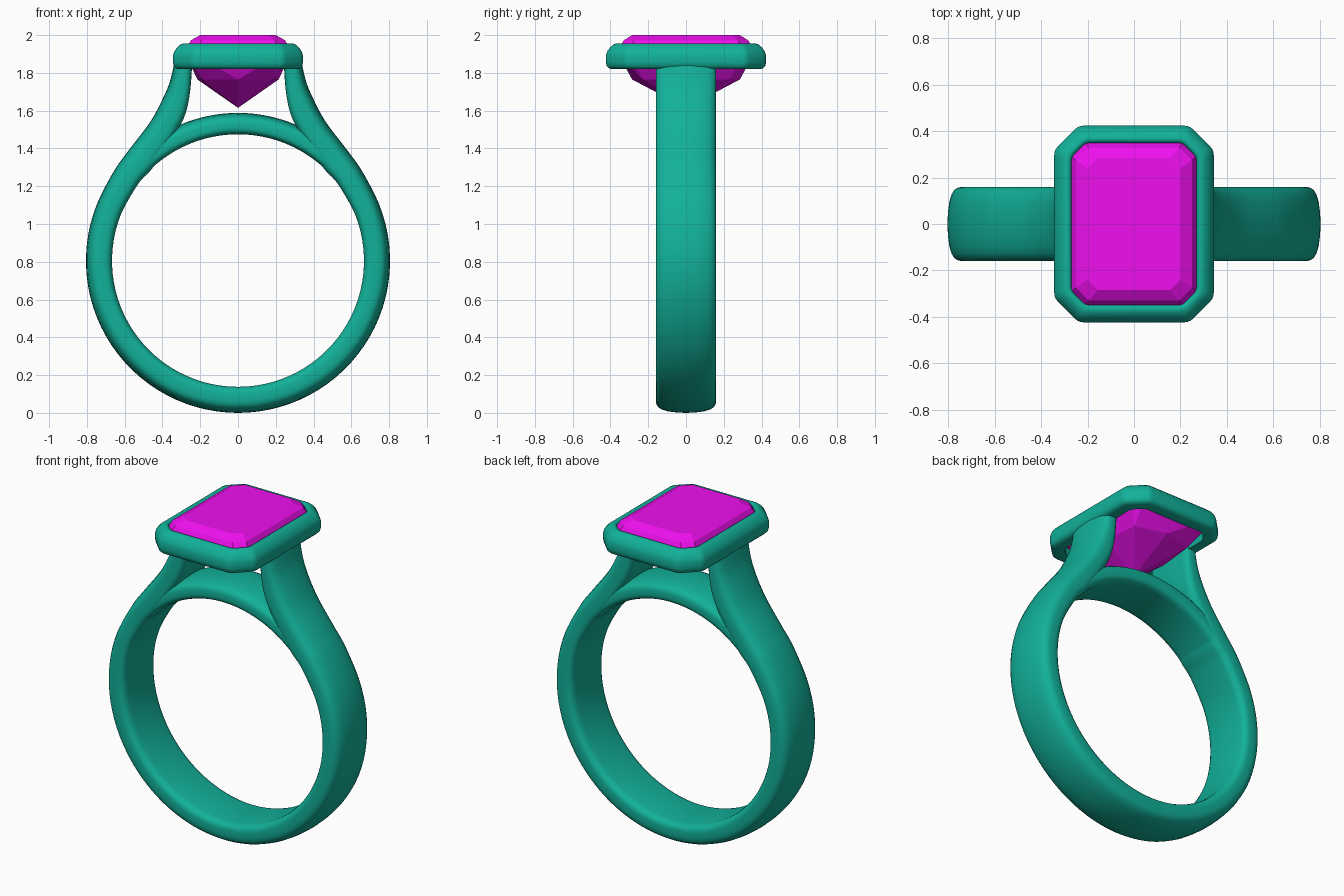
import bpy, bmesh
from math import sin, cos, radians, sqrt
from mathutils import Vector

if "Cube" in bpy.data.objects:
    bpy.data.objects.remove(bpy.data.objects["Cube"])

CZ, R_IN, R_OUT, HALF_W = 0.805, 0.667, 0.805, 0.16


def material(name, color):
    m = bpy.data.materials.new(name)
    m.diffuse_color = color
    m.use_nodes = True
    m.node_tree.nodes["Principled BSDF"].inputs["Base Color"].default_value = m.diffuse_color
    return m


METAL = material("teal_metal", (0.006, 0.44, 0.32, 1))
STONE = material("magenta_stone", (0.86, 0.005, 0.86, 1))


def finish(bm, name, mat, smooth=None):
    bmesh.ops.recalc_face_normals(bm, faces=bm.faces)
    me = bpy.data.meshes.new(name)
    bm.to_mesh(me)
    bm.free()
    ob = bpy.data.objects.new(name, me)
    bpy.context.collection.objects.link(ob)
    me.materials.append(mat)
    if smooth:
        bpy.ops.object.select_all(action='DESELECT')
        ob.select_set(True)
        bpy.context.view_layer.objects.active = ob
        bpy.ops.object.shade_smooth_by_angle(angle=radians(smooth))
    return ob


def loft(name, rings, mat, closed=False, smooth=40):
    """Skin a list of equal closed rings; cap the ends unless closed."""
    bm = bmesh.new()
    vs = [[bm.verts.new(p) for p in r] for r in rings]
    n = len(vs[0])
    for i in range(len(vs) if closed else len(vs) - 1):
        a, b = vs[i], vs[(i + 1) % len(vs)]
        for j in range(n):
            k = (j + 1) % n
            bm.faces.new((a[j], a[k], b[k], b[j]))
    if not closed:
        bm.faces.new(vs[0])
        bm.faces.new(vs[-1])
    return finish(bm, name, mat, smooth)


# Domed band cross-section: (inner-to-outer fraction, width fraction)
half = [(0, 0), (0, 0.72), (0.03, 0.84), (0.09, 0.93), (0.18, 0.985), (0.3, 1),
        (0.55, 1), (0.68, 0.975), (0.78, 0.92), (0.87, 0.8), (0.94, 0.6), (0.985, 0.3), (1, 0)]
SECTION = half + [(u, -v) for u, v in half[-2:0:-1]]


def sweep(name, pairs, width):
    rings = []
    for inner, outer in pairs:
        ring = []
        for u, v in SECTION:
            p = inner.lerp(outer, u)
            ring.append((p.x, v * width, p.y))
        rings.append(ring)
    return loft(name, rings, METAL)


def arc_pair(deg, r_in, r_out):
    d = Vector((cos(radians(deg)), sin(radians(deg))))
    c = Vector((0, CZ))
    return c + d * r_in, c + d * r_out


def catmull(p0, p1, p2, p3, t):
    return 0.5 * (2 * p1 + (p2 - p0) * t + (2 * p0 - 5 * p1 + 4 * p2 - p3) * t * t
                  + (3 * p1 - p0 - 3 * p2 + p3) * t ** 3)


# Band: circle at the bottom, shoulders rising to the head
right = [arc_pair(a, R_IN, R_OUT) for a in range(-90, 26, 4)]
shoulder = [((.527, 1.214), (.655, 1.283)), ((.455, 1.293), (.575, 1.395)),
            ((.367, 1.42), (.465, 1.54)), ((.287, 1.56), (.40, 1.66)),
            ((.255, 1.69), (.362, 1.75)), ((.243, 1.84), (.34, 1.84))]
ctrl = [arc_pair(10, R_IN, R_OUT), right[-1]] + [(Vector(a), Vector(b)) for a, b in shoulder]
ctrl.append(ctrl[-1])
for i in range(1, len(ctrl) - 2):
    for s in range(1, 6):
        right.append(tuple(catmull(*(ctrl[i + k][e] for k in (-1, 0, 1, 2)), s / 5) for e in (0, 1)))
left = [(Vector((-a.x, a.y)), Vector((-b.x, b.y))) for a, b in right[:0:-1]]
sweep("band", left + right, HALF_W)

# Bridge closing the finger hole under the stone
sweep("bridge", [arc_pair(a, R_IN + 0.003, 0.783) for a in range(46, 135, 2)], HALF_W - 0.003)


def octagon(hx, hy, c):
    q = [(hx, hy - c), (hx - c, hy)]
    return (q + [(-x, y) for x, y in q[::-1]] + [(-x, -y) for x, y in q]
            + [(x, -y) for x, y in q[::-1]])


def rounded(pts, r):
    out = []
    for i, p in enumerate(pts):
        p = Vector(p)
        a, b = Vector(pts[i - 1]) - p, Vector(pts[(i + 1) % len(pts)]) - p
        a, b = p + a.normalized() * r, p + b.normalized() * r
        for t in (0, 0.33, 0.67, 1):
            out.append(a * (1 - t) ** 2 + p * 2 * t * (1 - t) + b * t * t)
    return out


# Bezel: rounded frame around the stone, profile as (inset, height)
profile = [(.08, 1.82), (.03, 1.82), (.015, 1.825), (.005, 1.835), (0, 1.855), (0, 1.89),
           (.006, 1.912), (.022, 1.935), (.038, 1.949), (.052, 1.955), (.062, 1.955),
           (.07, 1.95), (.074, 1.94)]
rings = []
for d, z in profile:
    o = octagon(0.344 - d, 0.424 - d, 0.105 - d * (2 - sqrt(2)))
    rings.append([(p.x, p.y, z) for p in rounded(o, 0.022)])
loft("bezel", rings, METAL, closed=True)

# Stone: stepped crown, faceted pavilion down to a point
bm = bmesh.new()
for hx, hy, c, z in [(.2, .285, .045, 2.0), (.25, .33, .055, 1.972),
                     (.273, .353, .06, 1.93), (.273, .353, .06, 1.89)]:
    for x, y in octagon(hx, hy, c):
        bm.verts.new((x, y, z))
for x, y in [(.19, .23), (-.19, .23), (.19, -.23), (-.19, -.23), (0, .285), (0, -.285), (.215, 0), (-.215, 0)]:
    bm.verts.new((x, y, 1.765))
bm.verts.new((0, 0, 1.615))
hull = bmesh.ops.convex_hull(bm, input=bm.verts)
bmesh.ops.delete(bm, geom=[v for v in bm.verts if not v.link_faces], context='VERTS')
bmesh.ops.dissolve_limit(bm, angle_limit=radians(1), verts=bm.verts, edges=bm.edges)
finish(bm, "stone", STONE)
